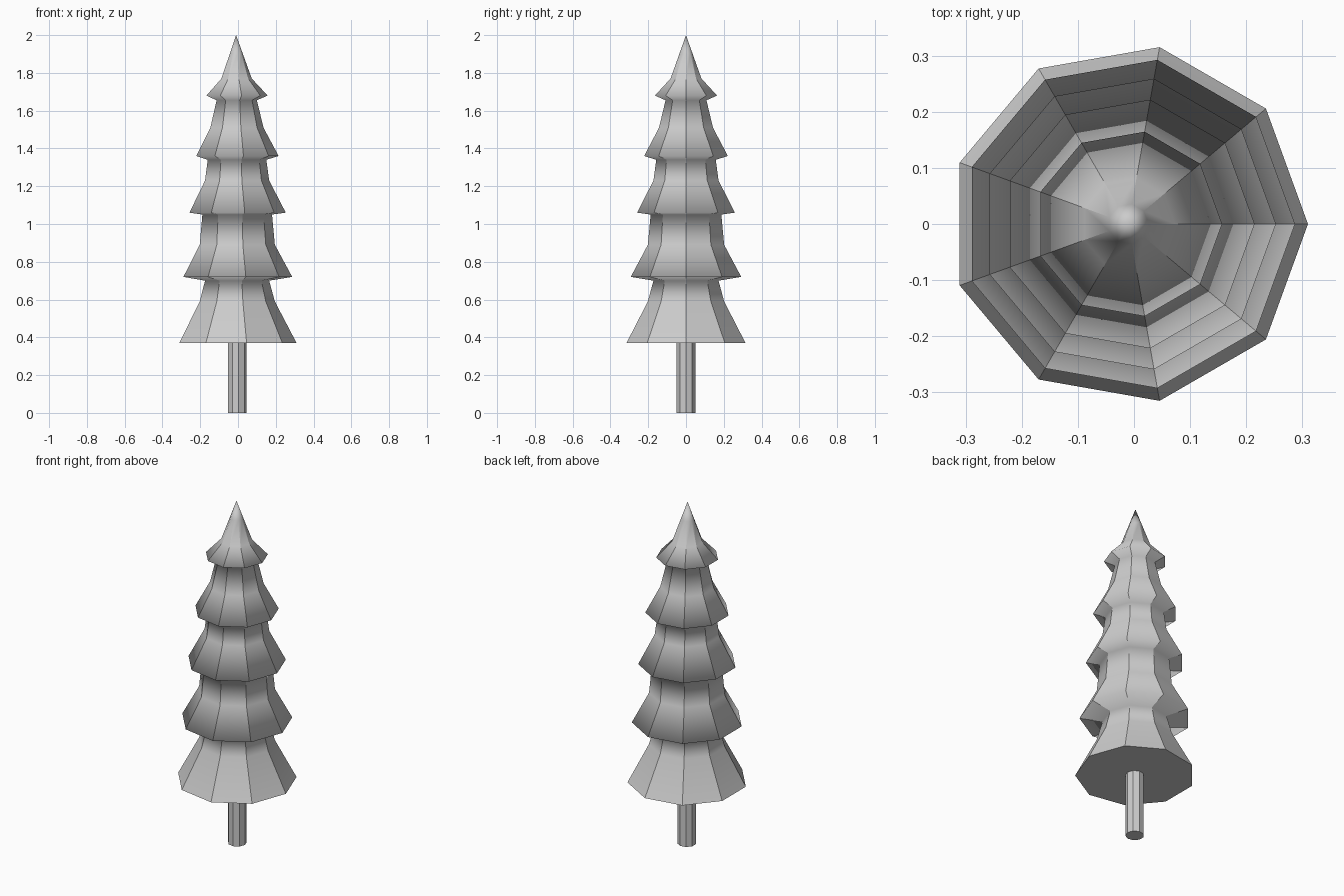
import bpy, bmesh, math

if "Cube" in bpy.data.objects:
    bpy.data.objects.remove(bpy.data.objects["Cube"])

SIDES = 9


def lathe(name, profile, centre_x):
    """Revolve (radius, height) points; smooth along the profile, creased between sides."""
    bm = bmesh.new()
    rings = []
    for r, z in profile:
        if r == 0:
            rings.append([bm.verts.new((centre_x, 0, z))])
        else:
            angles = [2 * math.pi * i / SIDES for i in range(SIDES)]
            rings.append([bm.verts.new((centre_x + r * math.cos(a), r * math.sin(a), z))
                          for a in angles])
    for low, high in zip(rings, rings[1:]):
        for i in range(SIDES):
            j = (i + 1) % SIDES
            if len(high) == 1:
                bm.faces.new((low[i], low[j], high[0]))
            else:
                bm.faces.new((low[i], low[j], high[j], high[i]))
    caps = [bm.faces.new(ring) for ring in (rings[0], rings[-1]) if len(ring) > 1]
    bmesh.ops.recalc_face_normals(bm, faces=bm.faces[:])
    for face in bm.faces:
        face.smooth = True
    # Crease the vertical edges below the tip, and the cap outlines
    for low, high in zip(rings, rings[1:]):
        if len(high) > 1:
            for a, b in zip(low, high):
                bm.edges.get((a, b)).smooth = False
    for cap in caps:
        for edge in cap.edges:
            edge.smooth = False
    mesh = bpy.data.meshes.new(name)
    bm.to_mesh(mesh)
    bm.free()
    obj = bpy.data.objects.new(name, mesh)
    bpy.context.collection.objects.link(obj)
    return obj


# Five flared branch tiers: rim, waist, then the neck under the next tier
lathe("foliage", [
    (0.32, 0.37), (0.205, 0.59), (0.175, 0.70),
    (0.297, 0.72), (0.205, 0.89), (0.19, 1.05),
    (0.263, 1.06), (0.175, 1.23), (0.16, 1.34),
    (0.225, 1.36), (0.145, 1.51), (0.11, 1.655),
    (0.167, 1.68), (0.083, 1.77), (0.036, 1.90), (0, 2.0),
], -0.01)

# Thin trunk
lathe("trunk", [(0.05, 0), (0.05, 0.37)], -0.005)
